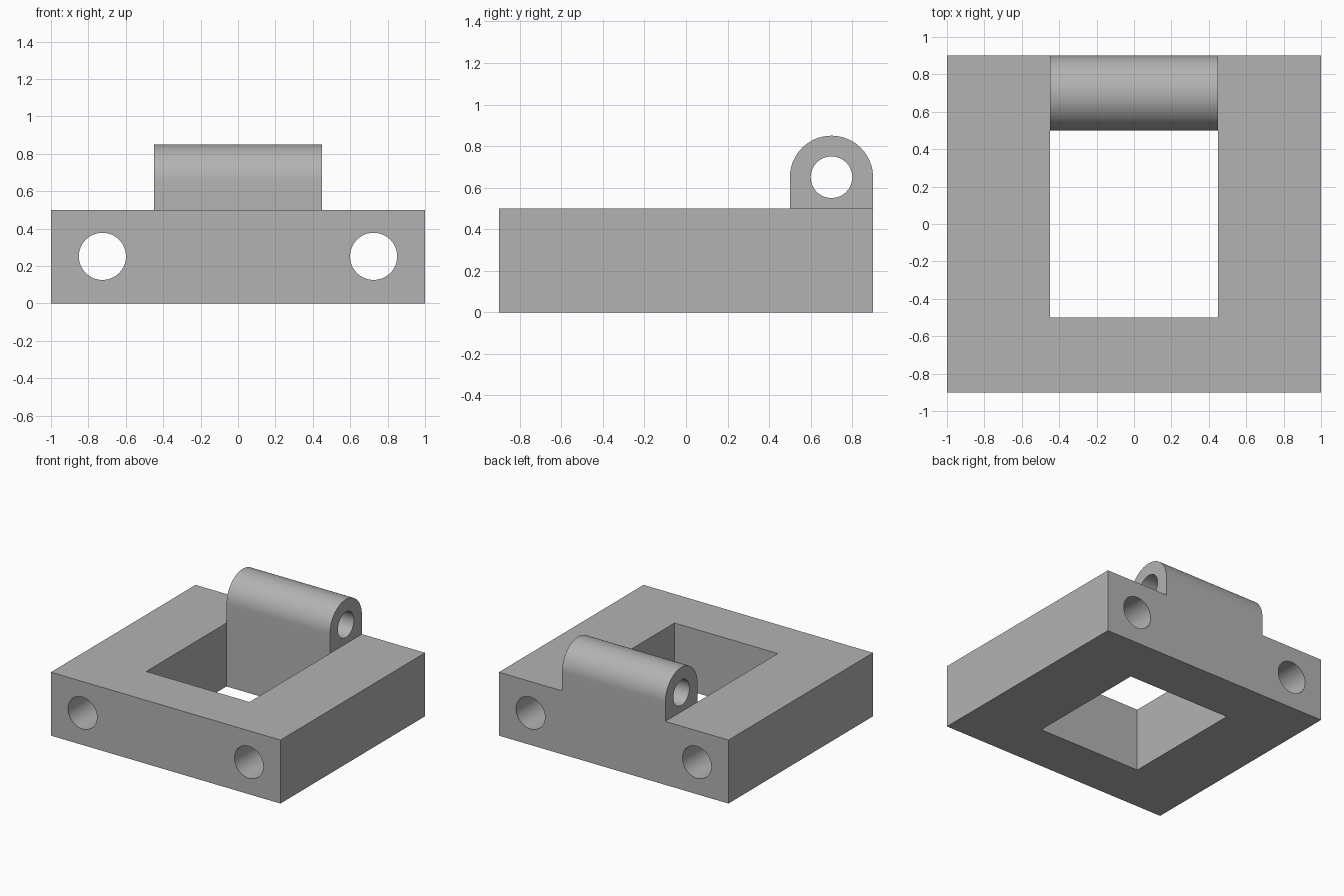
import bpy
import bmesh
import math
from mathutils import Matrix

default = bpy.data.objects.get("Cube")
if default:
    bpy.data.objects.remove(default)

grey = bpy.data.materials.new("plain grey")
grey.use_nodes = True
GREY = (0.45, 0.45, 0.45, 1)
grey.diffuse_color = GREY
grey.node_tree.nodes["Principled BSDF"].inputs["Base Color"].default_value = GREY


def finish(name, bm):
    mesh = bpy.data.meshes.new(name)
    bmesh.ops.recalc_face_normals(bm, faces=bm.faces)
    bm.to_mesh(mesh)
    bm.free()
    mesh.materials.append(grey)
    obj = bpy.data.objects.new(name, mesh)
    bpy.context.collection.objects.link(obj)
    return obj


def box(name, size, centre):
    bm = bmesh.new()
    bmesh.ops.create_cube(bm, size=1, matrix=Matrix.Translation(centre) @ Matrix.Diagonal((*size, 1)))
    return finish(name, bm)


def rod(name, radius, length, centre, axis):
    turn = Matrix.Rotation(math.pi / 2, 4, "Y" if axis == "X" else "X")
    bm = bmesh.new()
    bmesh.ops.create_cone(bm, cap_ends=True, segments=64, radius1=radius, radius2=radius,
                          depth=length, matrix=Matrix.Translation(centre) @ turn)
    return finish(name, bm)


def combine(target, tool, operation):
    mod = target.modifiers.new(tool.name, "BOOLEAN")
    mod.operation = operation
    mod.solver = "EXACT"
    mod.object = tool
    bpy.context.view_layer.objects.active = target
    bpy.ops.object.modifier_apply(modifier=mod.name)
    bpy.data.objects.remove(tool)


# Rectangular base with a square-cornered window
W, D, H = 2.0, 1.8, 0.5
bracket = box("hinge_bracket", (W, D, H), (0, 0, H / 2))
combine(bracket, box("window_cutter", (0.9, 1.0, 2), (0, 0, 0)), "DIFFERENCE")

# Hinge knuckle: an arch extruded across the back rail
PIN_Y, PIN_Z, R = 0.7, 0.65, 0.2
profile = [(PIN_Y - R, H - 0.1), (PIN_Y + R, H - 0.1)]
for i in range(33):
    a = math.pi * i / 32
    profile.append((PIN_Y + R * math.cos(a), PIN_Z + R * math.sin(a)))
bm = bmesh.new()
face = bm.faces.new([bm.verts.new((-0.45, y, z)) for y, z in profile])
moved = bmesh.ops.extrude_face_region(bm, geom=[face])["geom"]
bmesh.ops.translate(bm, vec=(0.9, 0, 0), verts=[v for v in moved if isinstance(v, bmesh.types.BMVert)])
# the starting face is kept as the closing end cap
if not face.is_valid:
    bmesh.ops.holes_fill(bm, edges=bm.edges)
combine(bracket, finish("knuckle", bm), "UNION")

# Pin bore and the two mounting holes
combine(bracket, rod("pin_cutter", 0.1, 3, (0, PIN_Y, PIN_Z), "X"), "DIFFERENCE")
for side in (-1, 1):
    combine(bracket, rod("mount_cutter", 0.126, 3, (side * 0.725, 0, 0.252), "Y"), "DIFFERENCE")

# Smooth the round surfaces, keep the corners crisp
bpy.ops.object.select_all(action="DESELECT")
bracket.select_set(True)
bpy.context.view_layer.objects.active = bracket
bpy.ops.object.shade_smooth_by_angle(angle=math.radians(30))
